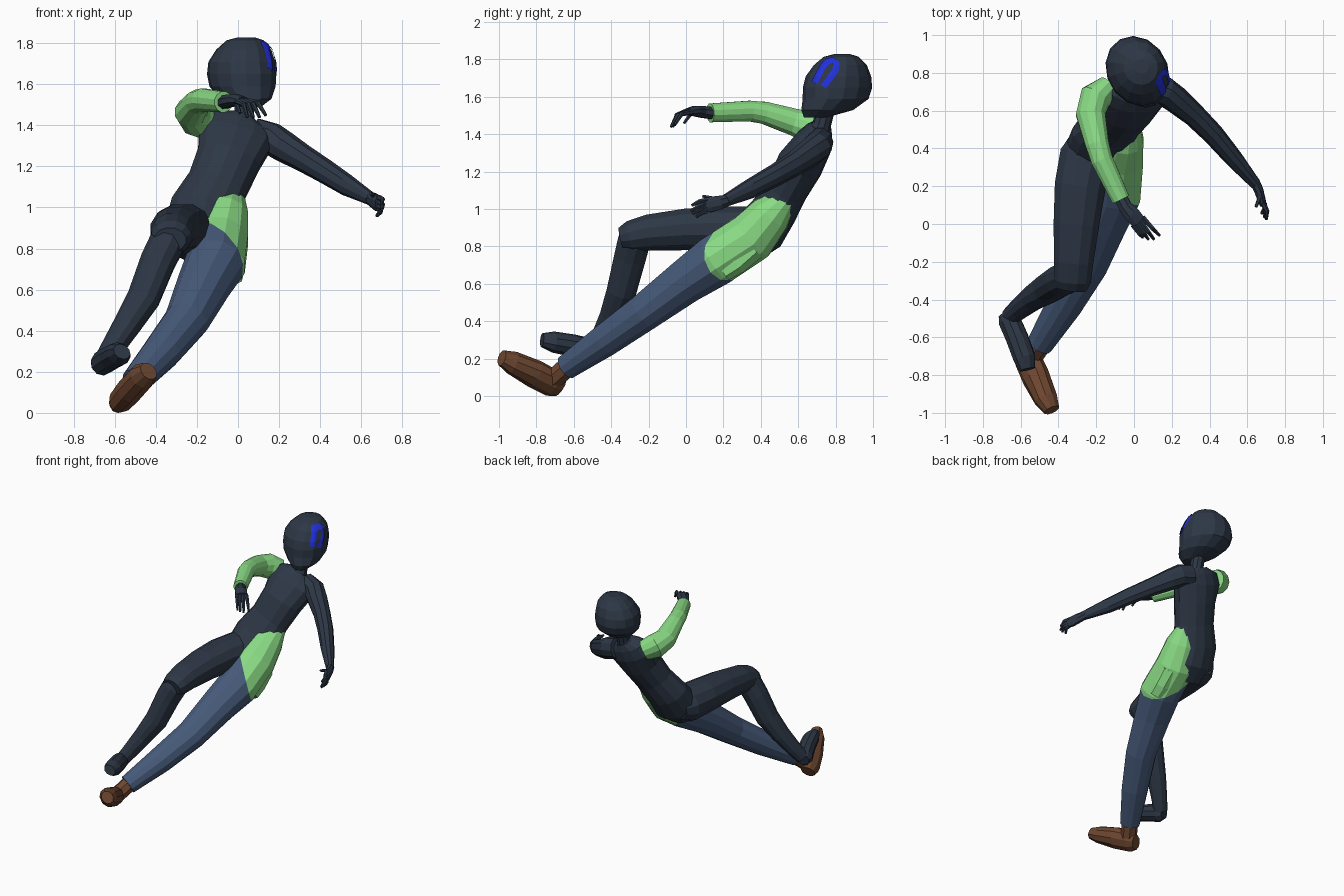
import bpy, bmesh, math
from mathutils import Vector
from mathutils.bvhtree import BVHTree


def material(name, rgb):
    m = bpy.data.materials.new(name)
    m.diffuse_color = (*rgb, 1)
    return m


DARK = material("dark slate", (0.026, 0.038, 0.060))
BLUE = material("denim blue", (0.062, 0.103, 0.195))
GREEN = material("light green", (0.255, 0.710, 0.235))
BROWN = material("shoe brown", (0.155, 0.063, 0.030))
MARK = material("bright blue", (0.016, 0.030, 0.720))


def finish(name, bm, mats):
    me = bpy.data.meshes.new(name)
    bm.to_mesh(me)
    bm.free()
    for m in mats:
        me.materials.append(m)
    ob = bpy.data.objects.new(name, me)
    bpy.context.collection.objects.link(ob)
    return ob


def loft_mesh(rings, side=(1, 0, 0), sides=12, axis=None):
    """Skin elliptical rings (x, y, z, half width[, half depth]) into a closed body."""
    bm = bmesh.new()
    pts = [Vector(r[:3]) for r in rings]
    loops = []
    for i, r in enumerate(rings):
        a, b = r[3], r[-1]
        t = Vector(axis) if axis else pts[min(i + 1, len(pts) - 1)] - pts[max(i - 1, 0)]
        t.normalize()
        u = Vector(side)
        u = (u - t * u.dot(t)).normalized()
        v = t.cross(u)
        loop = []
        for k in range(sides):
            ang = 2 * math.pi * (k + 0.5) / sides
            loop.append(bm.verts.new(pts[i] + u * a * math.cos(ang) + v * b * math.sin(ang)))
        loops.append(loop)
    for l0, l1 in zip(loops, loops[1:]):
        for k in range(sides):
            n = (k + 1) % sides
            bm.faces.new((l0[k], l0[n], l1[n], l1[k]))
    bm.faces.new(loops[0][::-1])
    bm.faces.new(loops[-1])
    bmesh.ops.recalc_face_normals(bm, faces=bm.faces)
    return bm


def loft(name, mat, rings, **kw):
    return finish(name, loft_mesh(rings, **kw), [mat])


# Torso and neck
loft("torso", DARK, [
    (-.20, .32, .79, .12, .09), (-.18, .39, .89, .185, .14), (-.16, .47, 1.0, .175, .125),
    (-.10, .54, 1.12, .152, .115), (-.045, .61, 1.25, .16, .125), (-.01, .68, 1.36, .19, .105),
    (.01, .71, 1.415, .165, .08), (.025, .725, 1.45, .075, .058)], side=(1, 0, -.15), sides=14)
loft("neck", DARK, [(.02, .70, 1.40, .07), (.03, .725, 1.46, .05), (.03, .75, 1.56, .05)], sides=10)

# Head, turned towards its left
head_bm = loft_mesh([
    (.055, .69, 1.50, .055, .06), (.04, .755, 1.54, .115, .145), (.022, .80, 1.60, .155, .182),
    (.018, .81, 1.66, .162, .192), (.018, .815, 1.72, .158, .18), (.028, .825, 1.78, .132, .145),
    (.035, .83, 1.825, .09, .095), (.04, .835, 1.84, .04, .04)],
    side=(.87, .48, 0), axis=(0, 0, 1), sides=14)
head_tree = BVHTree.FromBMesh(head_bm)
finish("head", head_bm, [DARK])

# Painted arch on the head: a thin strip laid on the surface
path = [(.69, 1.685), (.715, 1.735), (.738, 1.775), (.758, 1.797), (.785, 1.803),
        (.805, 1.785), (.80, 1.75), (.77, 1.71), (.735, 1.665)]
path = [Vector(p) for p in path]
dense = [a.lerp(b, k / 4) for a, b in zip(path, path[1:]) for k in range(4)] + [path[-1]]
bm = bmesh.new()
rows = []
for i, p in enumerate(dense):
    t = (dense[min(i + 2, len(dense) - 1)] - dense[max(i - 2, 0)]).normalized()
    row = []
    for w in (-.016, -.008, 0, .008, .016):
        q = p + Vector((-t.y, t.x)) * w
        hit, nrm, _, _ = head_tree.ray_cast(Vector((1, q.x, q.y)), Vector((-1, 0, 0)))
        if hit is None:
            hit, nrm, _, _ = head_tree.find_nearest(Vector((.15, q.x, q.y)))
        row.append(bm.verts.new(hit + nrm * .006))
    rows.append(row)
for r0, r1 in zip(rows, rows[1:]):
    for k in range(4):
        bm.faces.new((r0[k], r0[k + 1], r1[k + 1], r1[k]))
bmesh.ops.recalc_face_normals(bm, faces=bm.faces)
finish("head_mark", bm, [MARK])

# Left leg: trouser with a green hip panel split off by a slanted plane
bm = loft_mesh([
    (-.03, .555, 1.09, .06, .05), (-.06, .455, .985, .115, .115), (-.088, .35, .86, .142, .14),
    (-.11, .16, .735, .15, .142), (-.17, 0, .625, .132, .122), (-.25, -.22, .46, .11, .103),
    (-.37, -.43, .31, .095, .09), (-.50, -.64, .165, .07, .068)])
point, normal = Vector((0, .105, .80)), Vector((.032, .026, .010)).normalized()
bmesh.ops.bisect_plane(bm, geom=bm.verts[:] + bm.edges[:] + bm.faces[:],
                       plane_co=point, plane_no=normal)
for f in bm.faces:
    f.material_index = int((f.calc_center_median() - point).dot(normal) > 0)
finish("left_leg", bm, [BLUE, GREEN])
# Hem of the green panel hanging under the thigh
loft("left_hip_hem", GREEN, [
    (-.05, .36, .80, .09, .07), (-.05, .27, .715, .085, .06), (-.055, .205, .67, .08, .05)], sides=8)

# Left shoe
loft("left_ankle", BROWN, [(-.48, -.61, .19, .058), (-.545, -.71, .10, .058)], sides=8)
loft("left_shoe", BROWN, [
    (-.58, -.67, .055, .042, .055), (-.565, -.71, .077, .062, .08), (-.52, -.81, .13, .069, .08),
    (-.465, -.93, .19, .068, .06), (-.435, -.985, .215, .048, .04)], side=(.75, 0, -.65), sides=10)

# Right leg and foot
loft("right_thigh", DARK, [
    (-.24, .46, .89, .10, .09), (-.25, .37, .895, .145, .135), (-.285, .2, .905, .14, .125),
    (-.305, 0, .902, .125, .115), (-.32, -.2, .885, .108, .10), (-.325, -.30, .865, .10, .085),
    (-.33, -.345, .855, .08, .06)])
loft("right_shin", DARK, [
    (-.33, -.265, .89, .08), (-.35, -.28, .83, .09), (-.39, -.30, .75, .088),
    (-.46, -.345, .57, .082), (-.54, -.395, .44, .068), (-.61, -.45, .33, .057),
    (-.655, -.49, .26, .05)])
loft("right_foot", DARK, [
    (-.675, -.475, .245, .045, .045), (-.66, -.51, .255, .06, .066), (-.62, -.60, .28, .062, .06),
    (-.58, -.71, .30, .062, .055), (-.565, -.77, .31, .045, .035)],
    side=(.133, .039, -.087), sides=10)

# Right arm in a green sleeve, left arm dark
loft("right_sleeve", GREEN, [
    (-.14, .715, 1.41, .065, .08), (-.205, .67, 1.445, .085, .09), (-.23, .58, 1.475, .08, .075),
    (-.195, .42, 1.525, .064, .062), (-.17, .34, 1.535, .06, .057), (-.07, .13, 1.525, .05, .052)])
loft("left_arm", DARK, [
    (.08, .72, 1.37, .08, .07), (.165, .70, 1.345, .08, .078), (.22, .66, 1.31, .077, .073),
    (.32, .575, 1.25, .066, .062), (.42, .475, 1.19, .06, .057), (.53, .345, 1.12, .053, .048),
    (.645, .21, 1.055, .033, .029)], side=(0, 0, 1), sides=10)


def hand(label, palm, across, width, knuckle, tips, thumb, lift):
    """Flat palm plus four bent fingers and a thumb."""
    across, knuckle, lift = Vector(across).normalized(), Vector(knuckle), Vector(lift)
    loft(label + "_palm", DARK, palm, side=across, sides=8)
    spans = [(knuckle + across * width * (k - 1.5) / 1.5, Vector(t)) for k, t in enumerate(tips)]
    spans.append((Vector(palm[1][:3]), Vector(thumb)))
    for k, (a, b) in enumerate(spans):
        mid = a.lerp(b, .5) + lift
        loft(f"{label}_finger_{k + 1}", DARK,
             [(*a, .015), (*mid, .013), (*b, .008)], side=across, sides=6)


hand("right_hand", [(-.08, .16, 1.52, .037, .034), (-.045, .09, 1.53, .038, .034),
                    (-.01, .05, 1.535, .046, .03), (.025, .01, 1.53, .042, .02)],
     (.11, .09, 0), .033, (.02, .015, 1.53),
     [(.045, -.07, 1.45), (.075, -.08, 1.45), (.105, -.08, 1.45), (.135, -.06, 1.46)],
     (.01, -.01, 1.47), (.008, -.012, .024))
hand("left_hand", [(.635, .23, 1.06, .032, .028), (.66, .18, 1.045, .04, .026),
                   (.675, .13, 1.035, .045, .022), (.685, .10, 1.03, .038, .018)],
     (-.1, 0, 1), .03, (.685, .11, 1.03),
     [(.675, .055, .97), (.69, .035, .985), (.70, .025, 1.0), (.70, .03, 1.03)],
     (.645, .09, 1.08), (.012, 0, .006))

# Rest the lowest point on the ground
bodies = [o for o in bpy.data.objects if o.type == 'MESH']
low = min(v.co.z for o in bodies for v in o.data.vertices)
for o in bodies:
    for v in o.data.vertices:
        v.co.z -= low
